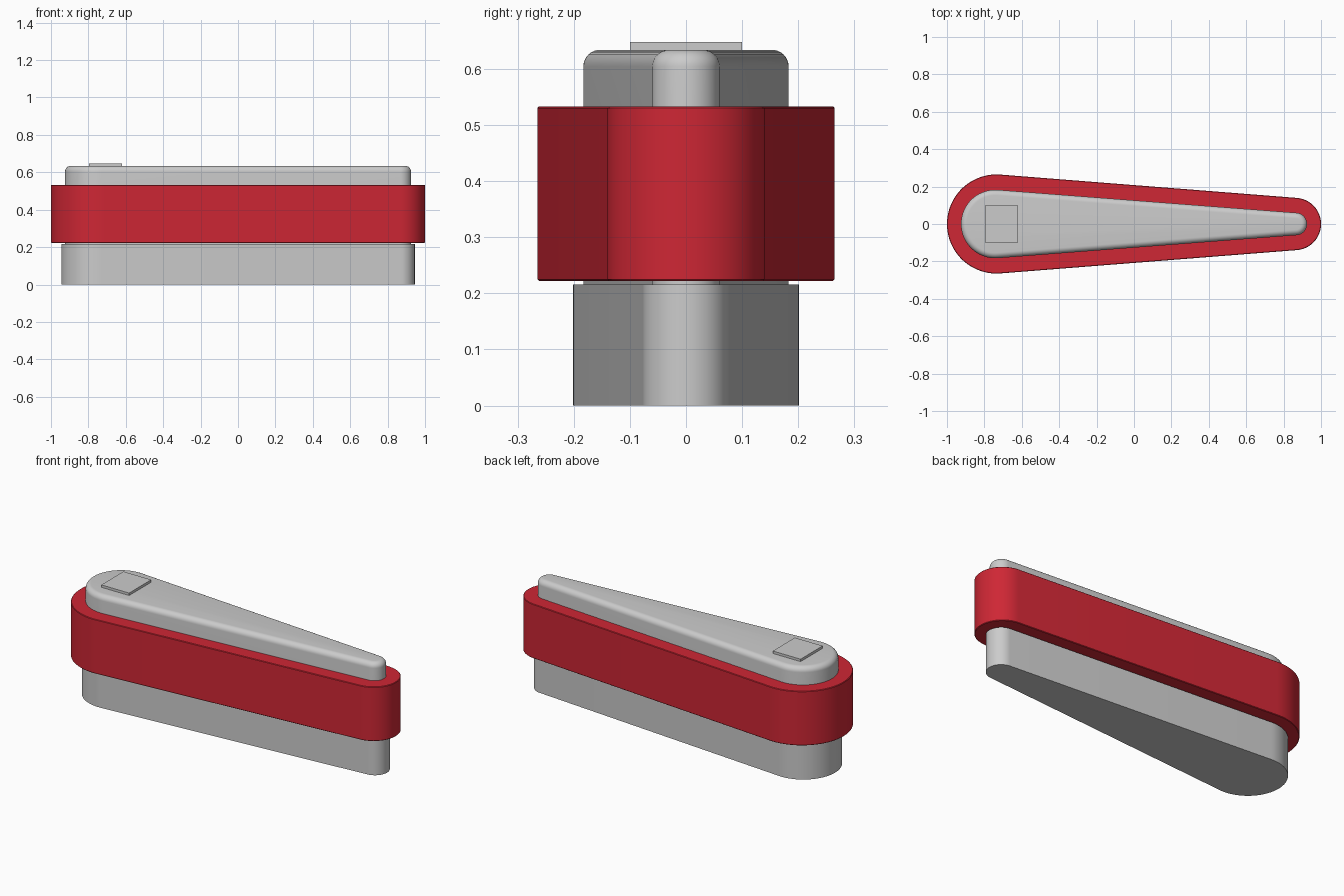
import bpy, bmesh, math

if "Cube" in bpy.data.objects:
    bpy.data.objects.remove(bpy.data.objects["Cube"])

SEG = 40  # segments on each rounded end


def outline(x1, r1, x2, r2):
    """Tapered capsule: two circles joined by their common tangents."""
    phi = math.acos((r1 - r2) / (x2 - x1))
    pts = []
    for cx, r, a0, a1 in ((x2, r2, -phi, phi), (x1, r1, phi, 2 * math.pi - phi)):
        for i in range(SEG + 1):
            a = a0 + (a1 - a0) * i / SEG
            pts.append((cx + r * math.cos(a), r * math.sin(a)))
    return pts


def loft(name, sections, ring=False, colour=None):
    """Skin a list of (outline arguments, z); a ring closes on itself, otherwise ends are capped."""
    bm = bmesh.new()
    loops = [[bm.verts.new((x, y, z)) for x, y in outline(*args)] for args, z in sections]
    pairs = list(zip(loops, loops[1:]))
    if ring:
        pairs.append((loops[-1], loops[0]))
    else:
        bm.faces.new(list(reversed(loops[0])))
        bm.faces.new(loops[-1])
    n = len(loops[0])
    for a, b in pairs:
        for i in range(n):
            j = (i + 1) % n
            bm.faces.new((a[i], a[j], b[j], b[i]))
    bmesh.ops.recalc_face_normals(bm, faces=bm.faces)
    mesh = bpy.data.meshes.new(name)
    bm.to_mesh(mesh)
    bm.free()
    obj = bpy.data.objects.new(name, mesh)
    bpy.context.collection.objects.link(obj)
    if colour:
        mat = bpy.data.materials.new(name + "_material")
        mat.diffuse_color = colour
        mat.use_nodes = True
        mat.node_tree.nodes["Principled BSDF"].inputs["Base Color"].default_value = mat.diffuse_color
        mesh.materials.append(mat)
    bpy.ops.object.select_all(action='DESELECT')
    bpy.context.view_layer.objects.active = obj
    obj.select_set(True)
    bpy.ops.object.shade_smooth_by_angle(angle=math.radians(30))
    return obj


def shape(r1, r2, half):
    """Outline arguments reaching from x = -half to x = half."""
    return (r1 - half, r1, half - r2, r2)


# Lower body
base = shape(0.201, 0.077, 0.945)
loft("lower_body", [(base, 0.0), (base, 0.216)])

# Inner core, running through the band, with a rounded top rim
R = 0.03
core = [(shape(0.183, 0.06, 0.925), 0.216)]
for k in range(9):
    a = math.pi / 2 * k / 8
    inset = R * (1 - math.cos(a))
    core.append((shape(0.183 - inset, 0.06 - inset, 0.925 - inset), 0.604 + R * math.sin(a)))
loft("core_and_cap", core)

# Rubber band around the core, with a very fine edge softening
outer, soft = shape(0.265, 0.14, 1.0), shape(0.262, 0.137, 0.997)
inner = shape(0.183, 0.06, 0.925)
loft("rubber_band", [(inner, 0.222), (soft, 0.222), (outer, 0.225),
                     (outer, 0.53), (soft, 0.533), (inner, 0.533)],
     ring=True, colour=(0.62, 0.02, 0.035, 1))

# Plain raised pad on the wide end of the cap
bpy.ops.mesh.primitive_cube_add(size=1, location=(-0.708, 0, 0.638))
pad = bpy.context.object
pad.name = "raised_pad"
pad.scale = (0.176, 0.2, 0.02)
